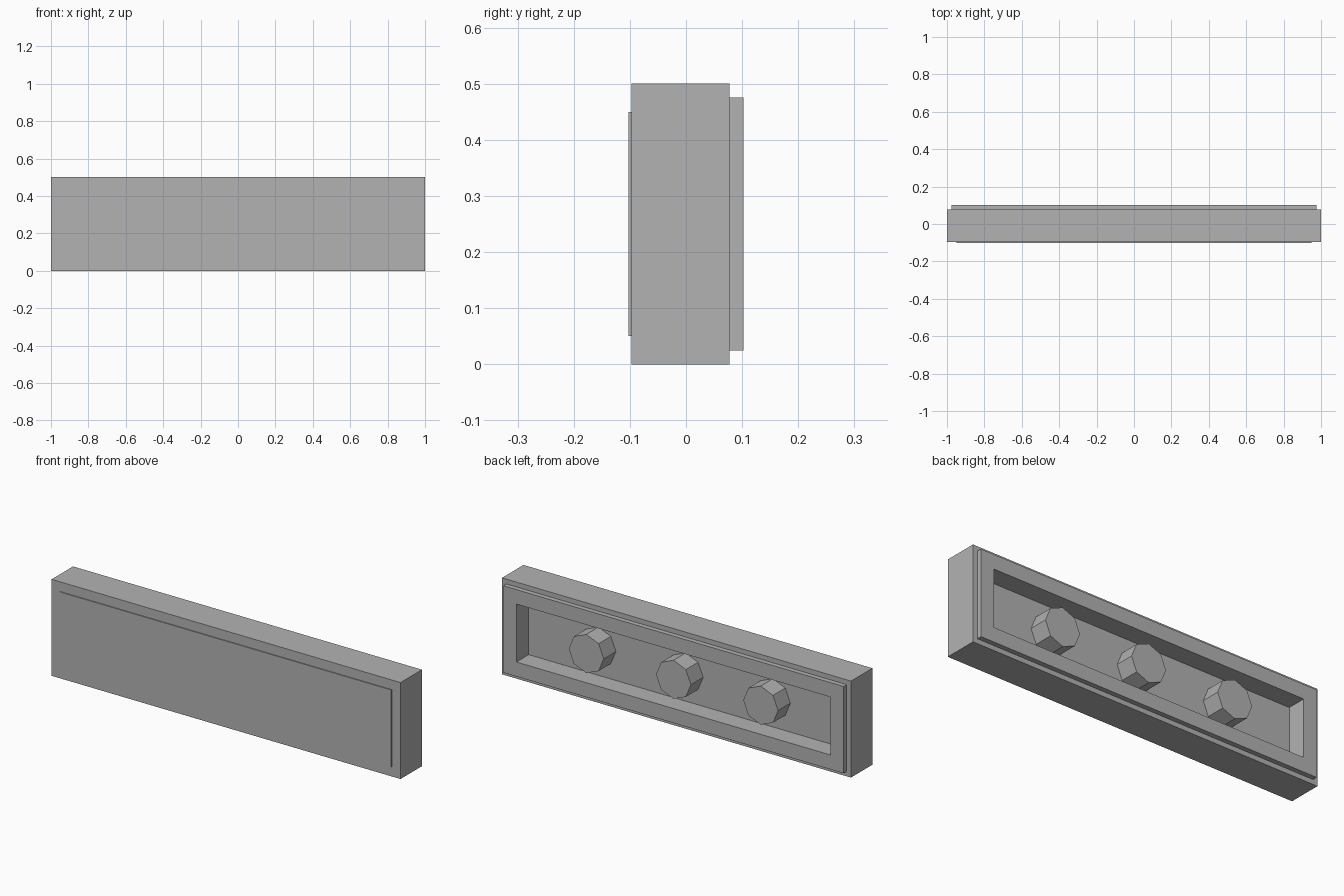
import bpy, bmesh, math
from mathutils import Matrix, Vector

cube = bpy.data.objects.get("Cube")
if cube:
    bpy.data.objects.remove(cube, do_unlink=True)

grey = bpy.data.materials.new("plain grey")
grey.use_nodes = True
colour = (0.45, 0.45, 0.45, 1.0)
grey.diffuse_color = colour
grey.node_tree.nodes["Principled BSDF"].inputs["Base Color"].default_value = colour

HEIGHT = 0.5
FRONT, BACK = -0.0975, 0.0775
RIM = 0.025          # rim height behind the slab
DEPTH = 0.1          # recess depth measured from the rim


def finish(bm, name):
    bmesh.ops.recalc_face_normals(bm, faces=bm.faces)
    mesh = bpy.data.meshes.new(name)
    bm.to_mesh(mesh)
    bm.free()
    mesh.materials.append(grey)
    obj = bpy.data.objects.new(name, mesh)
    bpy.context.collection.objects.link(obj)
    return obj


def step(bm, face, margin, offset):
    """Inset a face by a margin, then push it along y; return the moved face."""
    bmesh.ops.inset_individual(bm, faces=[face], thickness=margin, use_even_offset=True)
    moved = bmesh.ops.extrude_discrete_faces(bm, faces=[face])["faces"][0]
    bmesh.ops.translate(bm, verts=moved.verts, vec=(0, offset, 0))
    return moved


# Slab with a raised front panel, a stepped back rim and a recess
bm = bmesh.new()
bmesh.ops.create_cube(bm, size=1)
bmesh.ops.scale(bm, verts=bm.verts, vec=(2, BACK - FRONT, HEIGHT))
bmesh.ops.translate(bm, verts=bm.verts, vec=(0, (FRONT + BACK) / 2, HEIGHT / 2))
bm.normal_update()
front = min(bm.faces, key=lambda f: f.calc_center_median().y)
step(bm, front, 0.05, -0.005)
back = max(bm.faces, key=lambda f: f.calc_center_median().y)
rim = step(bm, back, 0.025, RIM)
bm.normal_update()
step(bm, rim, 0.075, -DEPTH)
finish(bm, "slab")

# Three eight-sided studs standing on the recess floor, flush with the rim
for name, x in (("right_stud", -0.5), ("middle_stud", 0), ("left_stud", 0.5)):
    bm = bmesh.new()
    bmesh.ops.create_cone(bm, cap_ends=True, segments=8, radius1=0.1, radius2=0.1,
                          depth=DEPTH, matrix=Matrix.Rotation(math.pi / 2, 4, "X"))
    stud = finish(bm, name)
    stud.location = Vector((x, BACK + RIM - DEPTH / 2, HEIGHT / 2))
